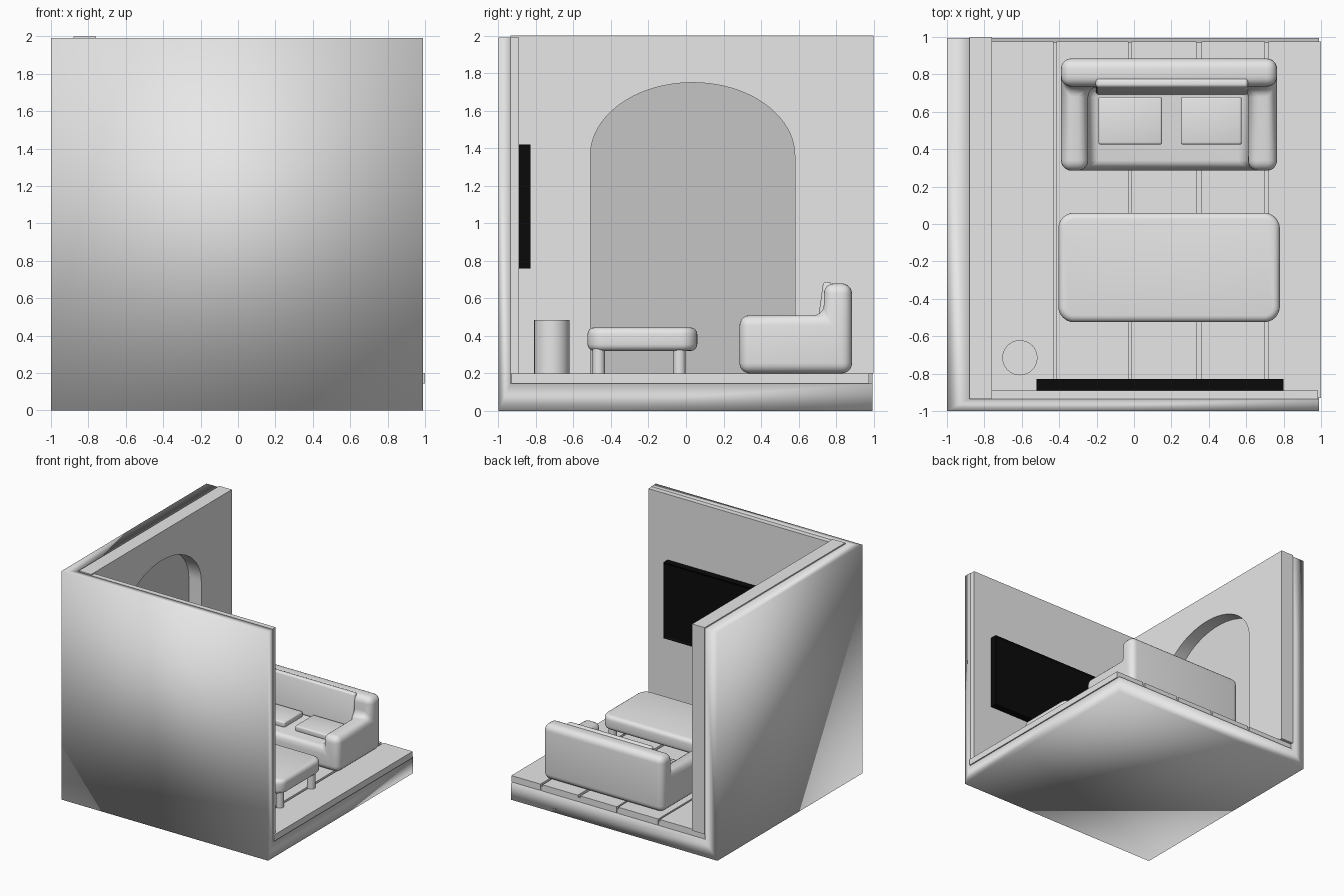
import bpy, bmesh, math
from mathutils import Matrix, Vector

if "Cube" in bpy.data.objects:
    bpy.data.objects.remove(bpy.data.objects["Cube"])


def material(name, v):
    m = bpy.data.materials.new(name)
    m.diffuse_color = (v, v, v, 1)
    m.use_nodes = True
    m.node_tree.nodes["Principled BSDF"].inputs["Base Color"].default_value = m.diffuse_color
    return m


GREY = material("plain_grey", 0.8)
BLACK = material("screen_black", 0.003)


def finish(name, bm, mat=GREY, bevel=0, segments=4, smooth=None):
    bmesh.ops.recalc_face_normals(bm, faces=bm.faces)
    me = bpy.data.meshes.new(name)
    bm.to_mesh(me)
    bm.free()
    me.materials.append(mat)
    ob = bpy.data.objects.new(name, me)
    bpy.context.collection.objects.link(ob)
    if bevel:
        mod = ob.modifiers.new("rounding", 'BEVEL')
        mod.width = bevel
        mod.segments = segments
        mod.limit_method = 'ANGLE'
        mod.angle_limit = math.radians(40)
    if smooth == 'all' or bevel:
        for p in me.polygons:
            p.use_smooth = True
    elif smooth == 'angle':
        bpy.ops.object.select_all(action='DESELECT')
        ob.select_set(True)
        bpy.context.view_layer.objects.active = ob
        bpy.ops.object.shade_smooth_by_angle(angle=math.radians(35))
    return ob


def box_bm(x0, x1, y0, y1, z0, z1):
    bm = bmesh.new()
    bmesh.ops.create_cube(bm, size=1)
    bmesh.ops.scale(bm, vec=(x1 - x0, y1 - y0, z1 - z0), verts=bm.verts)
    bmesh.ops.translate(bm, vec=((x0 + x1) / 2, (y0 + y1) / 2, (z0 + z1) / 2), verts=bm.verts)
    return bm


def box(name, *dims, **kw):
    return finish(name, box_bm(*dims), **kw)


def cylinder(name, x, y, r, z0, z1):
    bm = bmesh.new()
    bmesh.ops.create_cone(bm, cap_ends=True, segments=32, radius1=r, radius2=r, depth=z1 - z0,
                          matrix=Matrix.Translation((x, y, (z0 + z1) / 2)))
    return finish(name, bm, smooth='angle')


def block_solid(xs, ys, zs, filled):
    """One closed solid made of the filled cells of an uneven grid."""
    bm = bmesh.new()
    axes = (xs, ys, zs)
    n = [len(a) - 1 for a in axes]

    def solid(c):
        return all(0 <= c[i] < n[i] for i in range(3)) and filled(*c)

    for c in [(i, j, k) for i in range(n[0]) for j in range(n[1]) for k in range(n[2])]:
        if not solid(c):
            continue
        for a in range(3):
            for s in (0, 1):
                nb = list(c)
                nb[a] += 2 * s - 1
                if solid(nb):
                    continue
                b, d = (a + 1) % 3, (a + 2) % 3
                quad = []
                for u, v in ((0, 0), (1, 0), (1, 1), (0, 1)):
                    p = list(c)
                    p[a] += s
                    p[b] += u
                    p[d] += v
                    quad.append(bm.verts.new([axes[t][p[t]] for t in range(3)]))
                bm.faces.new(quad)
    bmesh.ops.remove_doubles(bm, verts=bm.verts, dist=1e-4)
    bmesh.ops.recalc_face_normals(bm, faces=bm.faces)
    bmesh.ops.dissolve_limit(bm, angle_limit=0.02, verts=bm.verts, edges=bm.edges)
    return bm


# Outer shell: base slab with left and front walls
finish("room_shell", block_solid([-1, -.88, .99], [-1, -.935, .995], [0, .145, 1.99],
                                 lambda i, j, k: i == 0 or j == 0 or k == 0), smooth='all')

# Left inner wall with an arched opening
arch = [(.035 - .545 * math.cos(math.pi * i / 40), 1.36 + .39 * math.sin(math.pi * i / 40))
        for i in range(41)]
outline = [(-.935, .2), (-.51, .2)] + arch + [(.58, .2), (1, .2), (1, 2), (-.935, 2)]
bm = bmesh.new()
face = bm.faces.new([bm.verts.new((-.88, y, z)) for y, z in outline])
side = bmesh.ops.extrude_face_region(bm, geom=[face], use_keep_orig=True)
bmesh.ops.translate(bm, vec=(.12, 0, 0),
                    verts=[g for g in side['geom'] if isinstance(g, bmesh.types.BMVert)])
finish("arched_wall", bm, smooth='angle')

# Front inner wall
box("front_inner_wall", -.76, .985, -.935, -.89, .2, 1.99)

# Floor base and planks
box("floor_base", -.88, .99, -.93, .97, .14, .18)
for i, (a, b) in enumerate([(-.88, -.43), (-.415, -.03), (-.015, .335), (.36, .7), (.72, 1)]):
    box(f"floor_plank_{i + 1}", a, b, -.93, .975, .145, .2)

# Television with a recessed screen
bm = box_bm(-.52, .80, -.89, -.83, .76, 1.42)
front = [f for f in bm.faces if f.normal.y > .9]
bmesh.ops.inset_region(bm, faces=front, thickness=.025)
bmesh.ops.translate(bm, vec=(0, -.012, 0), verts=front[0].verts)
finish("television", bm, mat=BLACK)

# Round stool
cylinder("stool", -.61, -.715, .094, .2, .485)

# Table: rounded top on four legs
bm = box_bm(-.405, .78, -.525, .06, .32, .445)
upright = [e for e in bm.edges if abs(e.verts[0].co.z - e.verts[1].co.z) > .1]
bmesh.ops.bevel(bm, geom=upright, offset=.085, segments=8, profile=.5, affect='EDGES')
finish("table_top", bm, bevel=.035)
for x in (-.355, .73):
    for y in (-.465, -.035):
        cylinder("table_leg", x, y, .033, .2, .34)

# Sofa body: seat, two arms and a taller back
finish("sofa_body", block_solid([-.39, -.245, .61, .765], [.285, .735, .885], [.2, .39, .51, .68],
                                lambda i, j, k: k == 0 or j == 1 or (k == 1 and i != 1)),
       bevel=.055, segments=5)

# Leaning back cushion
bm = box_bm(-.205, .61, -.025, .025, 0, .3)
bmesh.ops.rotate(bm, cent=(0, 0, 0), matrix=Matrix.Rotation(-.14, 3, 'X'), verts=bm.verts)
bmesh.ops.translate(bm, vec=Vector((0, .715, .39)), verts=bm.verts)
finish("back_cushion", bm, bevel=.018)

# Seat cushions
for name, a, b in (("left_cushion", -.19, .15), ("right_cushion", .25, .575)):
    box(name, a, b, .425, .68, .385, .435, bevel=.012, segments=3)
